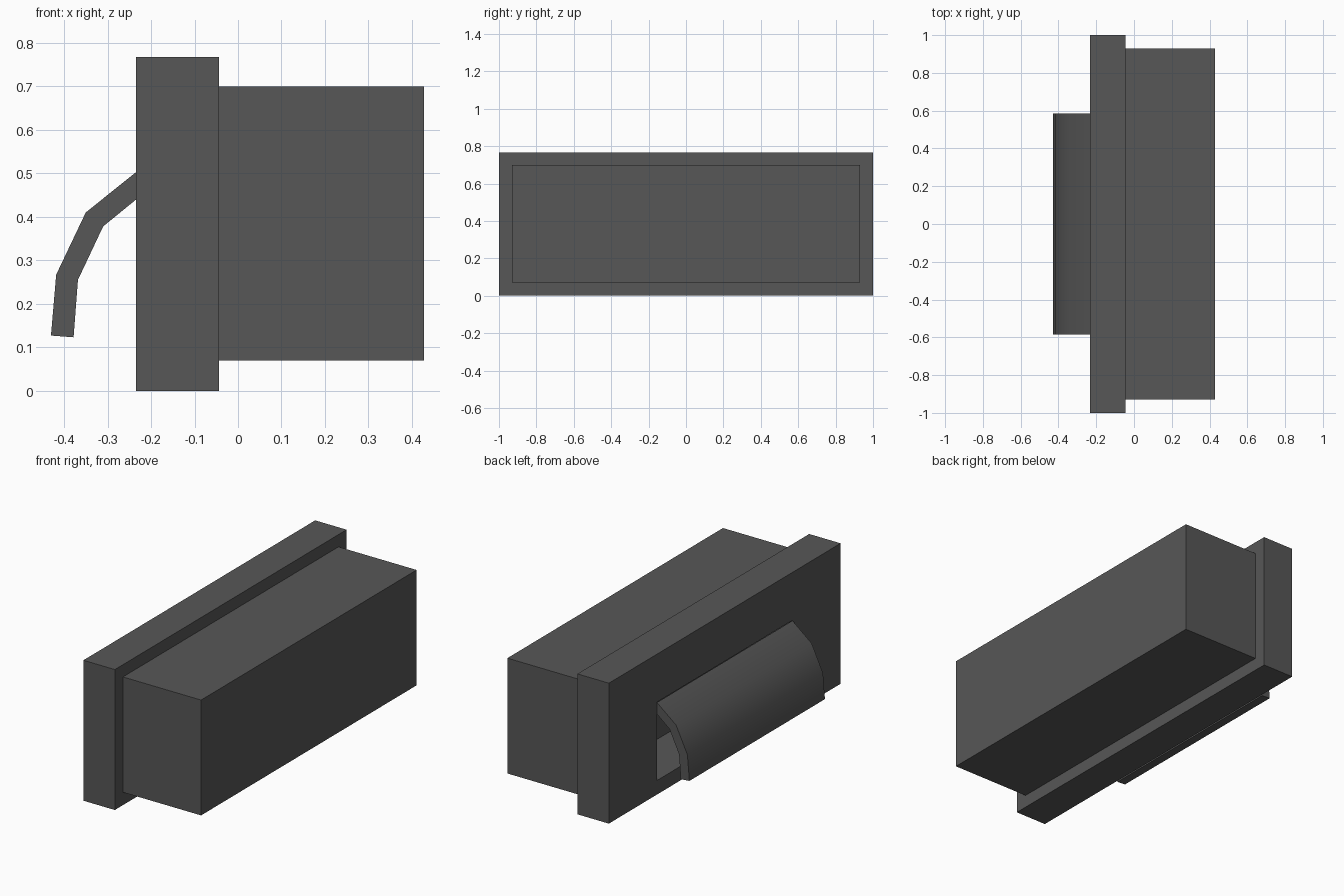
import bpy, bmesh

if "Cube" in bpy.data.objects:
    bpy.data.objects.remove(bpy.data.objects["Cube"])

grey = bpy.data.materials.new("dark grey")
grey.diffuse_color = (0.095, 0.095, 0.095, 1)
grey.use_nodes = True
grey.node_tree.nodes["Principled BSDF"].inputs["Base Color"].default_value = grey.diffuse_color


def box(name, x, y, z):
    """Box between x, y and z ranges."""
    bm = bmesh.new()
    bmesh.ops.create_cube(bm, size=1)
    for v in bm.verts:
        for i, (lo, hi) in enumerate((x, y, z)):
            v.co[i] = hi if v.co[i] > 0 else lo
    return finish(name, bm)


def finish(name, bm):
    me = bpy.data.meshes.new(name)
    bm.to_mesh(me)
    bm.free()
    me.materials.append(grey)
    ob = bpy.data.objects.new(name, me)
    bpy.context.collection.objects.link(ob)
    return ob


# Flange plate and the housing behind it
flange = box("flange", (-0.234, -0.044), (-1, 1), (0, 0.767))
housing = box("housing", (-0.044, 0.428), (-0.93, 0.93), (0.07, 0.70))

# Rectangular recess behind the flap
cutter = box("recess_cutter", (-0.4, 0.042), (-0.585, 0.585), (0.077, 0.505))
cutter.hide_render = True
cutter.display_type = 'WIRE'
for part in (flange, housing):
    mod = part.modifiers.new("recess", 'BOOLEAN')
    mod.operation = 'DIFFERENCE'
    mod.solver = 'EXACT'
    mod.object = cutter

# Curved flap: bent profile extruded along y
profile = [(-0.234, 0.503), (-0.35, 0.41), (-0.418, 0.267), (-0.43, 0.127),
           (-0.378, 0.123), (-0.368, 0.255), (-0.31, 0.378), (-0.234, 0.44)]
bm = bmesh.new()
face = bm.faces.new([bm.verts.new((x, -0.585, z)) for x, z in profile])
new = bmesh.ops.extrude_face_region(bm, geom=[face])["geom"]
for v in new:
    if isinstance(v, bmesh.types.BMVert):
        v.co.y = 0.585
bmesh.ops.recalc_face_normals(bm, faces=bm.faces)
flap = finish("flap", bm)
bpy.context.view_layer.objects.active = flap
flap.select_set(True)
bpy.ops.object.shade_smooth_by_angle(angle=0.6)
